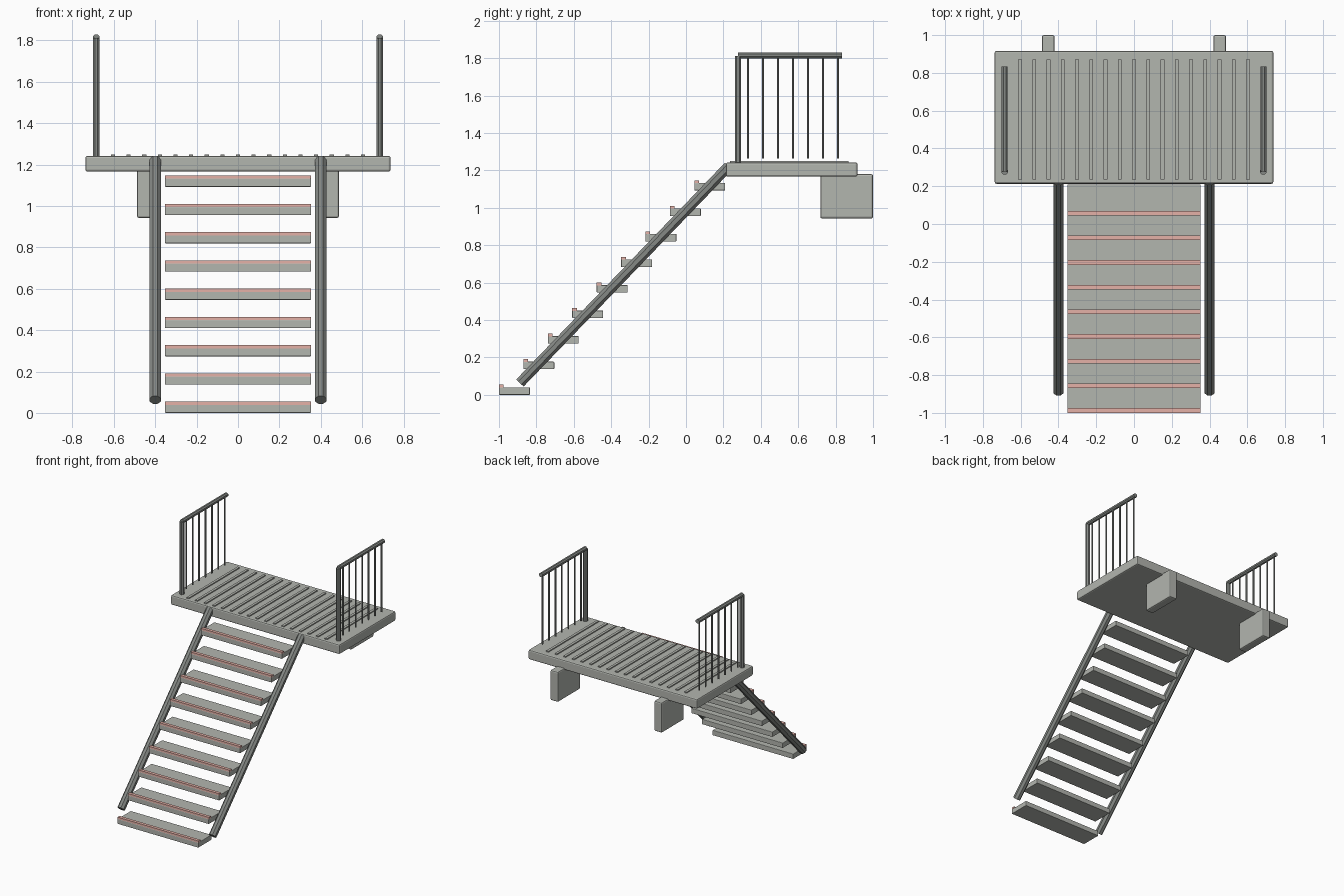
import bpy, math
from mathutils import Vector, Quaternion

if "Cube" in bpy.data.objects:
    bpy.data.objects.remove(bpy.data.objects["Cube"])


def mat(name, col):
    m = bpy.data.materials.new(name)
    m.diffuse_color = (*col, 1)
    m.use_nodes = True
    m.node_tree.nodes["Principled BSDF"].inputs["Base Color"].default_value = m.diffuse_color
    return m


CONCRETE = mat("pale_grey", (0.45, 0.465, 0.43))
METAL = mat("dark_grey_metal", (0.235, 0.25, 0.235))
PINK = mat("faded_red", (0.78, 0.44, 0.39))


def box(name, x, y, z, m, bevel=0.0):
    """Box from (min, max) ranges."""
    bpy.ops.mesh.primitive_cube_add(size=1, location=[sum(r) / 2 for r in (x, y, z)])
    o = bpy.context.object
    o.name = name
    o.scale = [r[1] - r[0] for r in (x, y, z)]
    bpy.ops.object.transform_apply(location=False, rotation=False, scale=True)
    o.data.materials.append(m)
    if bevel:
        b = o.modifiers.new("bevel", 'BEVEL')
        b.width = bevel
        b.segments = 2
    return o


def rod(name, a, b, r, m, sides=8):
    """Flat-sided rod between two points, a flat side facing the axes."""
    a, b = Vector(a), Vector(b)
    d = b - a
    bpy.ops.mesh.primitive_cylinder_add(vertices=sides, radius=r, depth=d.length,
                                        location=(a + b) / 2)
    o = bpy.context.object
    o.name = name
    turn = Quaternion((0, 0, 1), math.pi / sides)
    o.rotation_euler = (d.to_track_quat('Z', 'Y') @ turn).to_euler()
    o.data.materials.append(m)
    return o


# treads with coloured nosing strips
for i in range(9):
    y, z = -1 + i * 0.1306, i * 0.1366
    box("tread", (-0.353, 0.353), (y, y + 0.165), (z, z + 0.04), CONCRETE, 0.003)
    box("tread_nosing", (-0.353, 0.353), (y, y + 0.025), (z + 0.039, z + 0.054), PINK)

# landing deck with raised ribs
box("landing_deck", (-0.738, 0.738), (0.213, 0.917), (1.166, 1.242), CONCRETE, 0.01)
for k in range(-8, 9):
    x = k * 0.0755
    box("deck_rib", (x - 0.01, x + 0.01), (0.235, 0.87), (1.235, 1.25), CONCRETE)

for s in (-1, 1):
    # sloping stringer
    rod("stringer", (s * 0.4, -0.888, 0.063), (s * 0.4, 0.228, 1.222), 0.0295, METAL)
    # bracket under the rear edge
    box("support_bracket", sorted((s * 0.42, s * 0.488)), (0.718, 1.0), (0.942, 1.18),
        CONCRETE, 0.01)
    # railing
    x = s * 0.685
    rod("railing_post", (x, 0.278, 1.235), (x, 0.278, 1.812), 0.018, METAL)
    rod("handrail", (x, 0.278, 1.814), (x, 0.834, 1.814), 0.0172, METAL)
    for i in range(7):
        y = 0.332 + i * 0.0802
        rod("baluster", (x, y, 1.262), (x, y, 1.81), 0.0065, METAL)
